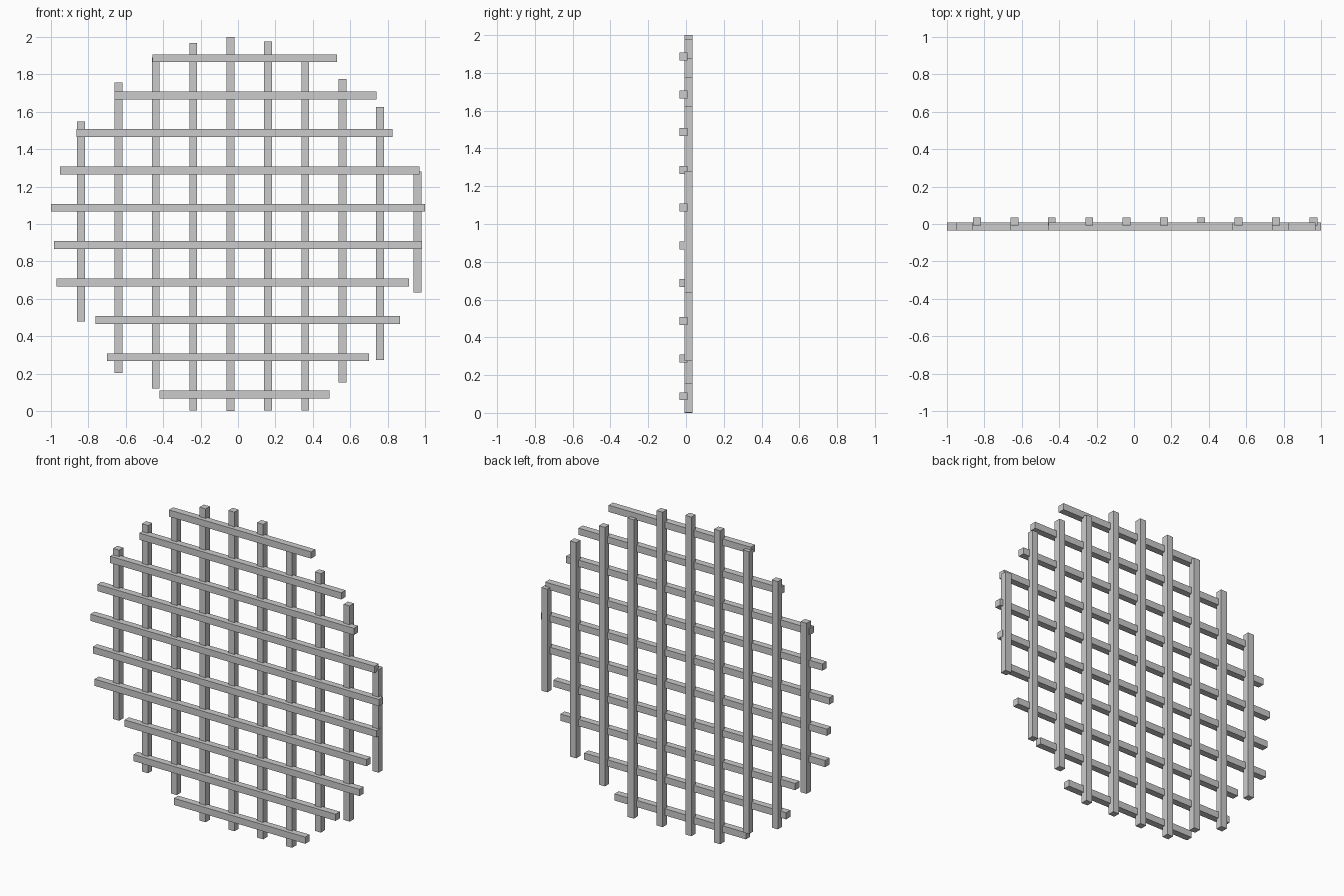
import bpy

T = 0.042          # square bar thickness
STEP = 0.1998      # spacing between bars
DEPTH = 0.0125     # offset of each bar layer from the centre plane


def bar(name, centre, size):
    bpy.ops.mesh.primitive_cube_add(size=1, location=centre)
    ob = bpy.context.object
    ob.name = name
    ob.scale = size
    bpy.ops.object.transform_apply(location=False, rotation=False, scale=True)


# Front layer: horizontal bars from bottom to top (left end, right end)
rows = [(-0.421, 0.49), (-0.70, 0.70), (-0.763, 0.866), (-0.971, 0.914),
        (-0.983, 0.984), (-1.0, 1.0), (-0.952, 0.97), (-0.864, 0.827),
        (-0.661, 0.74), (-0.456, 0.53)]
for i, (a, b) in enumerate(rows):
    bar(f"horizontal_bar_{i + 1}", ((a + b) / 2, -DEPTH, 0.088 + i * STEP), (b - a, T, T))

# Back layer: vertical bars from left to right (bottom end, top end)
columns = [(0.479, 1.548), (0.203, 1.756), (0.12, 1.89), (0.003, 1.967),
           (0.0, 2.0), (0.003, 1.977), (0.003, 1.876), (0.152, 1.775),
           (0.274, 1.626), (0.634, 1.281)]
for i, (a, b) in enumerate(columns):
    bar(f"vertical_bar_{i + 1}", (-0.839 + i * STEP, DEPTH, (a + b) / 2), (T, T, b - a))
